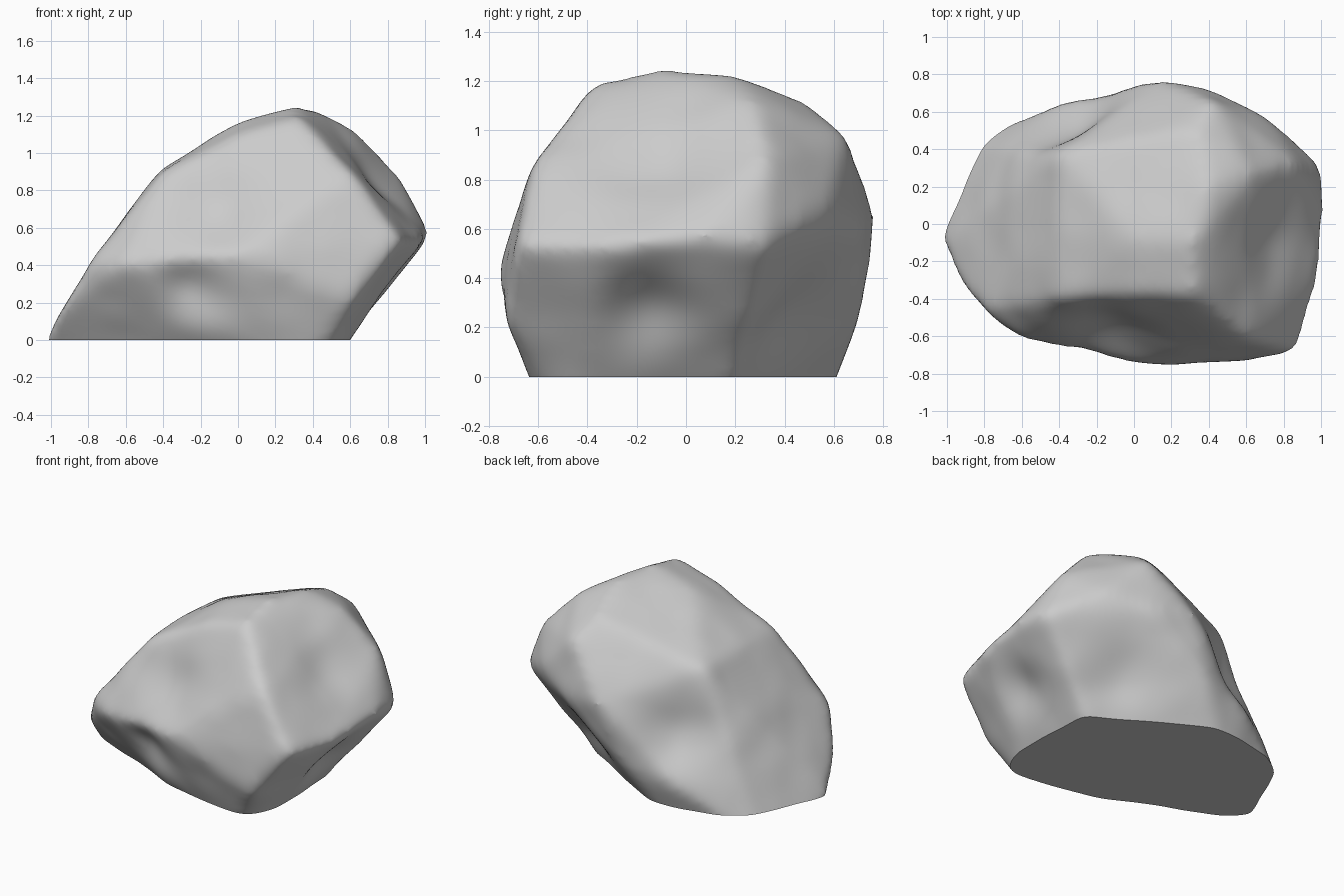
import bpy, bmesh, math
from mathutils import Vector, noise

cube = bpy.data.objects.get("Cube")
if cube:
    bpy.data.objects.remove(cube, do_unlink=True)

# Flat stone colour
stone = bpy.data.materials.new("stone_grey")
stone.use_nodes = True
grey = (0.6, 0.6, 0.6, 1)
stone.diffuse_color = grey
stone.node_tree.nodes["Principled BSDF"].inputs["Base Color"].default_value = grey

# Main corners of the boulder, the base reaching below the ground
crown = [(.32, -.38, 1.2), (.32, -.1, 1.26), (.4, .2, 1.23), (.34, .5, 1.12),
         (0, -.38, 1.1), (0, -.08, 1.17), (-.42, -.4, .89), (-.42, -.05, .91),
         (-.4, .38, .89), (.64, .28, 1.12)]
belt = [(.62, -.62, .88), (.87, -.69, .53), (1, -.3, .53), (1.03, .08, .57), (1, .33, .53),
        (.42, .66, .98), (.72, .57, .68), (.45, .71, .6), (.15, .78, .65), (.87, .33, .88),
        (0, -.765, .46), (-.62, -.62, .4), (-.8, -.47, .41), (.62, -.735, .22), (-.93, -.34, .18)]
base = [(-1.03, -.1, .02), (-1.03, .1, -.2), (-.9, .43, -.2), (-.4, .66, .17), (0, .72, .25),
        (-.3, .54, -.2), (.42, .15, -.2), (.45, -.47, -.2), (.34, -.56, -.2), (-.1, -.32, -.2),
        (-.45, -.25, -.2), (-.9, -.05, -.2)]

bm = bmesh.new()
for p in crown + belt + base:
    bm.verts.new(p)
bmesh.ops.convex_hull(bm, input=bm.verts)
loose = [v for v in bm.verts if not v.link_faces]
bmesh.ops.delete(bm, geom=loose, context='VERTS')
mesh = bpy.data.meshes.new("boulder")
bm.to_mesh(mesh)
bm.free()
boulder = bpy.data.objects.new("boulder", mesh)
bpy.context.collection.objects.link(boulder)

# Weather the corners round
remesh = boulder.modifiers.new("remesh", 'REMESH')
remesh.mode = 'VOXEL'
remesh.voxel_size = .025
smooth = boulder.modifiers.new("weathering", 'SMOOTH')
smooth.factor = .5
smooth.iterations = 36
graph = bpy.context.evaluated_depsgraph_get()
worn = bpy.data.meshes.new_from_object(boulder.evaluated_get(graph))
boulder.modifiers.clear()
boulder.data = worn

# Hollows and bulges: centre, radius, push
dents = [((-.25, -.62, .27), .16, (0, .05, .02)),
         ((-.2, -.48, .06), .15, (0, -.03, 0)),
         ((-.1, -.58, .7), .22, (0, .06, -.03)),
         ((-.35, .6, .5), .24, (.03, -.08, -.03)),
         ((.74, -.1, .87), .26, (-.04, .015, -.03)),
         ((.78, -.15, .28), .18, (-.05, 0, .03)),
         ((.5, .45, .2), .2, (-.035, -.05, 0))]
bm = bmesh.new()
bm.from_mesh(worn)
bm.normal_update()
moves = []
for v in bm.verts:
    shift = v.normal * noise.noise(v.co * 4.5) * .007
    for centre, radius, push in dents:
        d = (v.co - Vector(centre)).length / radius
        shift += Vector(push) * math.exp(-d * d)
    moves.append(shift)
for v, shift in zip(bm.verts, moves):
    v.co += shift

# Flat underside
cut = bmesh.ops.bisect_plane(bm, geom=bm.verts[:] + bm.edges[:] + bm.faces[:],
                             plane_co=(0, 0, 0), plane_no=(0, 0, -1), clear_outer=True)
rim = [e for e in cut["geom_cut"] if isinstance(e, bmesh.types.BMEdge)]
bmesh.ops.contextual_create(bm, geom=rim)
bmesh.ops.recalc_face_normals(bm, faces=bm.faces)
bm.to_mesh(worn)
bm.free()
worn.materials.clear()
worn.materials.append(stone)

bpy.context.view_layer.objects.active = boulder
boulder.select_set(True)
bpy.ops.object.shade_smooth_by_angle(angle=math.radians(40))
